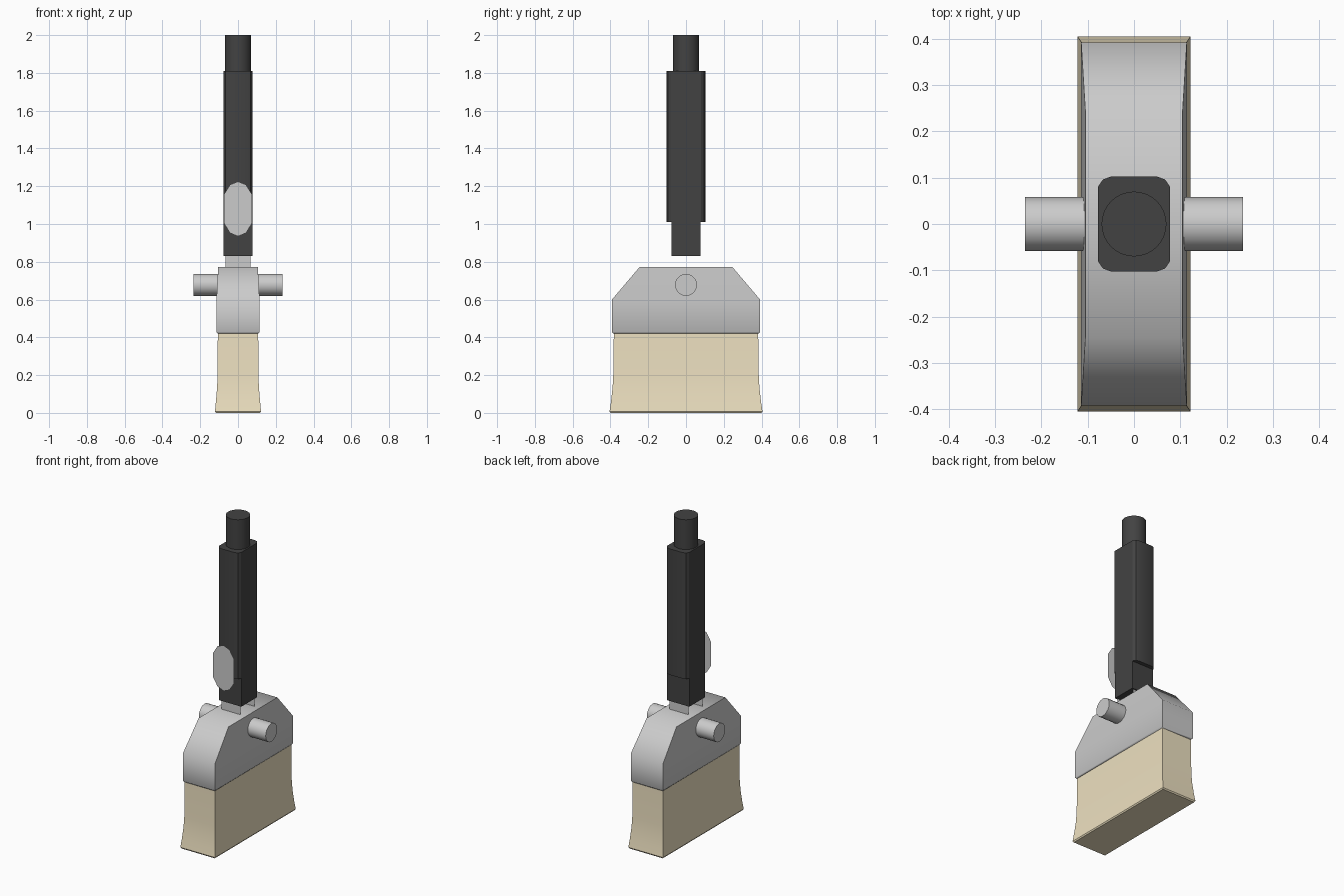
import bpy, bmesh
from math import radians, pi
from mathutils import Matrix

if "Cube" in bpy.data.objects:
    bpy.data.objects.remove(bpy.data.objects["Cube"])


def material(name, rgb):
    m = bpy.data.materials.new(name)
    m.diffuse_color = (*rgb, 1)
    m.use_nodes = True
    m.node_tree.nodes["Principled BSDF"].inputs["Base Color"].default_value = m.diffuse_color
    return m


dark = material("dark_rubber", (0.055, 0.055, 0.055))
cream = material("cream_bristle", (0.85, 0.75, 0.53))


def finish(name, bm, mat=None, angle=30):
    bmesh.ops.recalc_face_normals(bm, faces=bm.faces)
    me = bpy.data.meshes.new(name)
    bm.to_mesh(me)
    bm.free()
    ob = bpy.data.objects.new(name, me)
    bpy.context.collection.objects.link(ob)
    if mat:
        me.materials.append(mat)
    bpy.ops.object.select_all(action='DESELECT')
    ob.select_set(True)
    bpy.context.view_layer.objects.active = ob
    bpy.ops.object.shade_smooth_by_angle(angle=radians(angle))
    return ob


def loft(name, rings, mat=None, angle=30):
    """Skin a stack of equal-length point loops and cap both ends."""
    bm = bmesh.new()
    loops = [[bm.verts.new(p) for p in r] for r in rings]
    n = len(loops[0])
    for a, b in zip(loops, loops[1:]):
        for i in range(n):
            j = (i + 1) % n
            bm.faces.new((a[i], a[j], b[j], b[i]))
    bm.faces.new(loops[0])
    bm.faces.new(loops[-1])
    return finish(name, bm, mat, angle)


def rect(x, y, z):
    return [(-x, -y, z), (x, -y, z), (x, y, z), (-x, y, z)]


def cylinder(name, r, depth, matrix, sides, mat=None):
    bm = bmesh.new()
    bmesh.ops.create_cone(bm, cap_ends=True, segments=sides, radius1=r, radius2=r,
                          depth=depth, matrix=matrix)
    return finish(name, bm, mat)


def flat(name, pts):
    bm = bmesh.new()
    bm.faces.new([bm.verts.new(p) for p in pts])
    return finish(name, bm)


# bristle block, flaring towards the floor
flare = [(0.117, 0.400, 0), (0.122, 0.405, 0.008), (0.117, 0.397, 0.06),
         (0.111, 0.389, 0.13), (0.108, 0.385, 0.2), (0.107, 0.382, 0.43)]
loft("bristles", [rect(*f) for f in flare], cream)

# metal head with sloping shoulders
head = [(0.107, 0.386, 0.42), (0.114, 0.392, 0.428), (0.114, 0.392, 0.60), (0.105, 0.245, 0.773)]
loft("head", [rect(*h) for h in head], angle=55)

# cross pin
cylinder("cross_pin", 0.058, 0.47,
         Matrix.Translation((0, 0, 0.678)) @ Matrix.Rotation(pi / 2, 4, 'Y'), 20)

# thin neck plates between head and handle
for y, side in ((-0.07, "front"), (0.07, "back")):
    flat("neck_plate_" + side, [(-0.067, y, 0.76), (0.067, y, 0.76),
                                (0.067, y, 0.84), (-0.067, y, 0.84)])

# square handle core
loft("handle_core", [rect(0.078, 0.078, 0.83), rect(0.078, 0.078, 1.81)], dark)

# rounded grip bulging to front and back
half = [(0.078, 0.08), (0.067, 0.096), (0.048, 0.103),
        (-0.048, 0.103), (-0.067, 0.096), (-0.078, 0.08)]
section = half + [(-x, -y) for x, y in half]
loft("handle_grip", [[(x, y, z) for x, y in section] for z in (1.01, 1.811)], dark)

# round handle tip
cylinder("handle_tip", 0.07, 0.20, Matrix.Translation((0, 0, 1.90)), 32, dark)

# flat oval button plate in front of the handle
oval = [(0, 0.145), (0.042, 0.128), (0.075, 0.075), (0.075, -0.075), (0.042, -0.128),
        (0, -0.145), (-0.042, -0.128), (-0.075, -0.075), (-0.075, 0.075), (-0.042, 0.128)]
flat("button_plate", [(x, -0.145, 1.08 + z) for x, z in oval])
